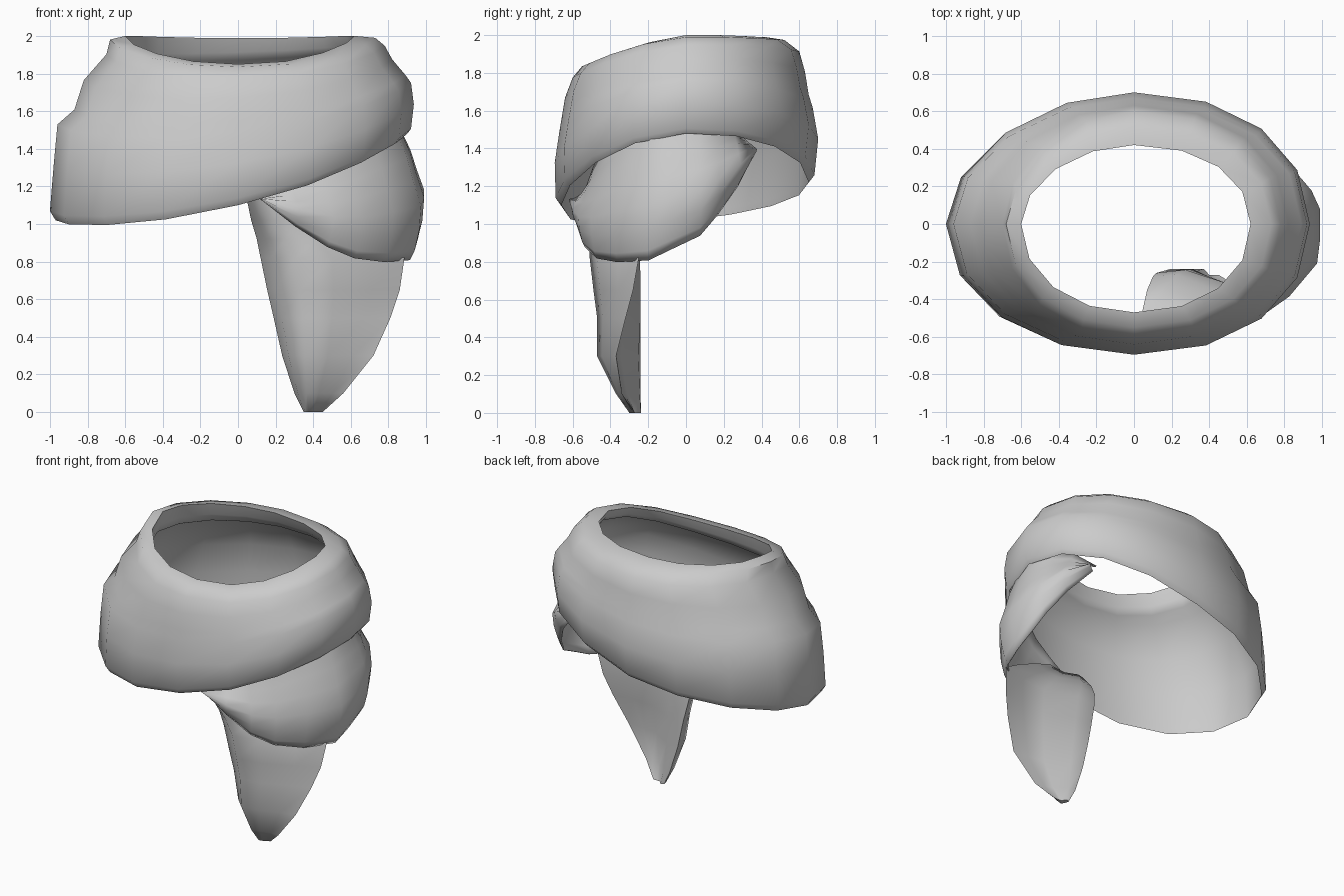
import bpy, bmesh
from math import sin, cos, pi, radians, copysign

cube = bpy.data.objects.get("Cube")
if cube:
    bpy.data.objects.remove(cube, do_unlink=True)

cloth = bpy.data.materials.new("grey_cloth")
cloth.use_nodes = True
grey = (0.6, 0.6, 0.6, 1)
cloth.diffuse_color = grey
cloth.node_tree.nodes["Principled BSDF"].inputs["Base Color"].default_value = grey


def loft(name, rows, wrap_rows=False, wrap_cols=True, caps=False):
    """Skin a list of point rows with quads."""
    bm = bmesh.new()
    grid = [[bm.verts.new(p) for p in row] for row in rows]
    count = len(grid[0])
    for i in range(len(grid) - (not wrap_rows)):
        low, high = grid[i], grid[(i + 1) % len(grid)]
        for j in range(count - (not wrap_cols)):
            k = (j + 1) % count
            bm.faces.new((low[j], low[k], high[k], high[j]))
    if caps:
        bm.faces.new(grid[0])
        bm.faces.new(grid[-1])
    bmesh.ops.recalc_face_normals(bm, faces=bm.faces)
    mesh = bpy.data.meshes.new(name)
    bm.to_mesh(mesh)
    bm.free()
    mesh.materials.append(cloth)
    obj = bpy.data.objects.new(name, mesh)
    bpy.context.collection.objects.link(obj)
    bpy.ops.object.select_all(action="DESELECT")
    bpy.context.view_layer.objects.active = obj
    obj.select_set(True)
    bpy.ops.object.shade_smooth_by_angle(angle=radians(60))
    return obj


def oval(angle, left, right, front, back):
    """Point on an oval with four radii, squarer on the left side."""
    c, s = cos(angle), sin(angle)
    power = 0.93 if c > 0 else 1.05 if s > 0 else 0.97
    x = copysign(abs(c) ** power, c) * (left if c > 0 else right)
    y = copysign(abs(s) ** power, s) * (back if s > 0 else front)
    return x, y


def around(values, angle):
    """Interpolate evenly spaced values around a full turn."""
    p = angle % (2 * pi) / (2 * pi) * len(values)
    i = int(p)
    a, b = values[i % len(values)], values[(i + 1) % len(values)]
    return a + (b - a) * (p - i)


# Main wrap: slanted hem and rim heights, every 30 degrees from +x
hem = [1.48, 1.46, 1.36, 1.22, 1.13, 1.06, 1.02, 0.99, 1.0, 1.1, 1.24, 1.41]
rim = [2, 2, 1.99, 1.99, 1.99, 2, 2, 1.94, 1.87, 1.85, 1.87, 1.95]
# height fraction, then radii to left, right, front and back
section = [
    (0, .9, .97, .66, .65),
    (.05, .92, 1, .69, .68),
    (.3, .935, .98, .695, .7),
    (.52, .92, .96, .67, .67),
    (.6, .89, .87, .66, .65),
    (.76, .82, .82, .64, .63),
    (.9, .78, .7, .6, .6),
    (.98, .73, .68, .55, .52),
    (1, .62, .6, .47, .42),
    # inward collar and thin lining
    (.9, .64, .62, .49, .45),
    (.84, .67, .64, .51, .48),
    (.8, .75, .72, .57, .56),
    (.56, .87, .84, .63, .63),
    (.3, .905, .95, .665, .67),
    (.04, .89, .965, .655, .65),
]
SIDES = 16
rows = []
for t, *radii in section:
    row = []
    for j in range(SIDES):
        a = 2 * pi * j / SIDES
        low, high = around(hem, a), around(rim, a)
        row.append((*oval(a, *radii), low + (high - low) * t))
    rows.append(row)
loft("main_wrap", rows, wrap_rows=True)

# Under wrap: fold drooping on the left side; angle, lowest height, reach
droop = [(-83, 1.13, .97), (-72, .99, .98), (-61, .88, 1), (-50, .82, 1),
         (-35, .8, 1), (-17, .81, 1.02), (-6, .87, 1), (6, .94, 1),
         (15, 1.05, .98), (27, 1.2, .95), (40, 1.37, .89)]
rows = []
for f, scale in [(0, .94), (.08, .965), (.25, .99), (.45, 1), (.65, .96),
                 (.85, .925), (1, .885), (1.2, .86)]:
    row = []
    for degrees, low, reach in droop:
        a = radians(degrees)
        x, y = oval(a, .99, .99, .64, .63)
        size = scale * reach
        row.append((x * size, y * size, low + (around(hem, a) - low) * f))
    rows.append(row)
fold = loft("under_wrap", rows, wrap_cols=False)
thick = fold.modifiers.new("thickness", "SOLIDIFY")
thick.thickness = 0.01
thick.offset = 0

# Hanging tail: crescent section of (fraction across, forward bulge, backward bulge)
crescent = [(0, 0, 0), (.07, .6, 0), (.25, 1, 0), (.5, .85, 0), (.78, .42, 0),
            (1, 0, 0), (.75, .2, 0), (.5, .25, 0), (.2, 0, .015)]
# height, right and left edge as x, y, then the front of the bulge
tail = [
    (0, .35, -.25, .45, -.27, -.3),
    (.1, .3, -.24, .56, -.34, -.37),
    (.3, .235, -.24, .72, -.37, -.47),
    (.5, .19, -.24, .81, -.32, -.47),
    (.65, .155, -.25, .86, -.28, -.49),
    (.82, .12, -.26, .885, -.25, -.51),
    (.92, .1, -.28, .73, -.3, -.51),
    (1.02, .07, -.35, .55, -.36, -.52),
    (1.14, .045, -.46, .33, -.46, -.54),
]
rows = []
for z, x0, y0, x1, y1, front in tail:
    row = []
    for across, bulge, swell in crescent:
        y = y0 + (y1 - y0) * across
        row.append((x0 + (x1 - x0) * across, y + (front - y) * bulge + swell, z))
    rows.append(row)
loft("hanging_tail", rows, caps=True)
